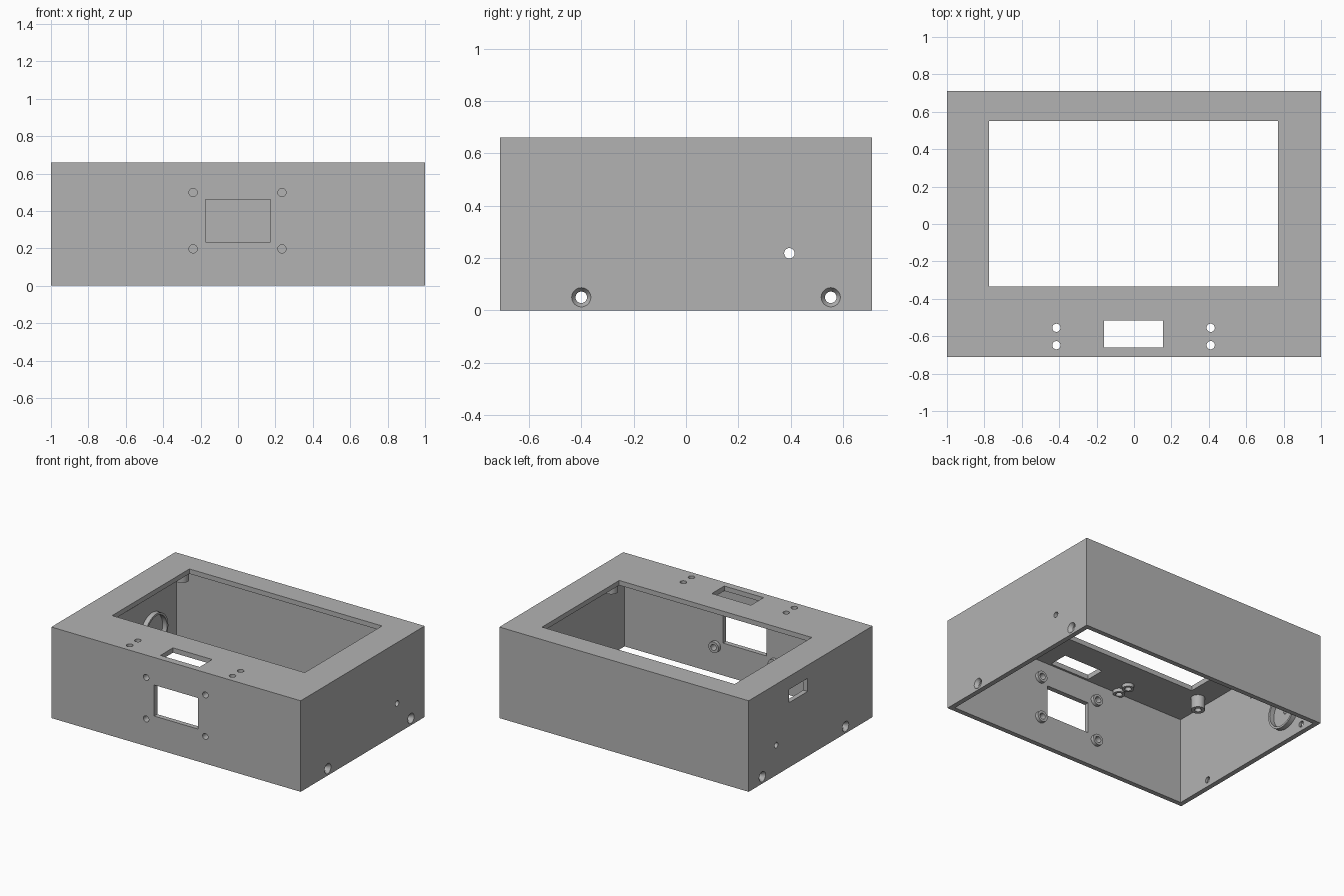
import bpy
from math import pi
from mathutils import Vector

cube = bpy.data.objects.get("Cube")
if cube:
    bpy.data.objects.remove(cube, do_unlink=True)

HX, HY, H, T = 1.0, 0.71, 0.66, 0.035   # half sizes, height, wall thickness
HOLE = 0.022

grey = bpy.data.materials.new("matte grey")
grey.use_nodes = True
colour = (0.45, 0.45, 0.45, 1)
grey.diffuse_color = colour
grey.node_tree.nodes["Principled BSDF"].inputs["Base Color"].default_value = colour


def box(name, lo, hi):
    lo, hi = Vector(lo), Vector(hi)
    bpy.ops.mesh.primitive_cube_add(size=1, location=(lo + hi) / 2)
    ob = bpy.context.object
    ob.name = name
    ob.scale = hi - lo
    bpy.ops.object.transform_apply(location=False, rotation=False)
    return ob


def rod(name, start, end, r1, r2=None):
    """Cylinder or cone between two points."""
    start, end = Vector(start), Vector(end)
    axis = end - start
    bpy.ops.mesh.primitive_cone_add(
        vertices=32, radius1=r1, radius2=r1 if r2 is None else r2,
        depth=axis.length, location=(start + end) / 2,
        rotation=axis.to_track_quat('Z', 'Y').to_euler())
    ob = bpy.context.object
    ob.name = name
    return ob


def cut(target, cutter):
    mod = target.modifiers.new("cut", 'BOOLEAN')
    mod.operation = 'DIFFERENCE'
    mod.solver = 'EXACT'
    mod.object = cutter
    bpy.context.view_layer.objects.active = target
    bpy.ops.object.modifier_apply(modifier=mod.name)
    bpy.data.objects.remove(cutter, do_unlink=True)


def finish(ob):
    ob.data.materials.clear()
    ob.data.materials.append(grey)
    bpy.ops.object.select_all(action='DESELECT')
    ob.select_set(True)
    bpy.context.view_layer.objects.active = ob
    bpy.ops.object.shade_smooth_by_angle(angle=pi / 6)


def tube(name, base, direction, length, outer, inner):
    """Hollow boss standing on an inner wall."""
    base, d = Vector(base), Vector(direction)
    ob = rod(name, base, base + d * length, outer)
    cut(ob, rod("bore", base - d * 0.02, base + d * (length + 0.02), inner))
    finish(ob)


# Hollow case, open at the bottom
case = box("case", (-HX, -HY, 0), (HX, HY, H))
cut(case, box("hollow", (-HX + T, -HY + T, -0.1), (HX - T, HY - T, H - T)))

# Screen opening and small display slot in the top
cut(case, box("screen_opening", (-0.775, -0.335, 0.5), (0.77, 0.55, 0.8)))
cut(case, box("top_slot", (-0.16, -0.66, 0.5), (0.155, -0.517, 0.8)))

# Front window and left-over side port
cut(case, box("front_window", (-0.175, -0.8, 0.235), (0.175, -0.6, 0.46)))
cut(case, box("side_port", (-1.1, 0.035, 0.47), (-0.9, 0.25, 0.565)))

# Screw holes with bosses behind them: top and front
for x in (-0.415, 0.41):
    for y in (-0.555, -0.648):
        cut(case, rod("hole", (x, y, 0.55), (x, y, 0.75), HOLE))
        tube("top_boss", (x, y, H - T), (0, 0, -1), 0.025, 0.04, HOLE)
for x in (-0.24, 0.235):
    for z in (0.197, 0.498):
        cut(case, rod("hole", (x, -0.8, z), (x, -0.6, z), HOLE))
        tube("front_boss", (x, -HY + T, z), (0, 1, 0), 0.025, 0.04, HOLE)

# Side holes: countersunk screws near the floor and a plain vent
for s in (-1, 1):
    for y in (-0.4, 0.553):
        cut(case, rod("hole", (s * 0.9, y, 0.05), (s * 1.1, y, 0.05), HOLE))
        cut(case, rod("sink", (s * 0.978, y, 0.05), (s * 1.002, y, 0.05), HOLE, 0.038))
    cut(case, rod("vent", (s * 0.9, 0.395, 0.218), (s * 1.1, 0.395, 0.218), 0.02))
finish(case)

# Ring holder around the right vent
tube("ring_holder", (-HX + T, 0.395, 0.218), (1, 0, 0), 0.035, 0.135, 0.12)

# Screen mounting posts under the top
for x in (-0.87, 0.87):
    for y in (-0.385, 0.6):
        tube("screen_post", (x, y, H - T), (0, 0, -1), 0.09, 0.046, HOLE)
